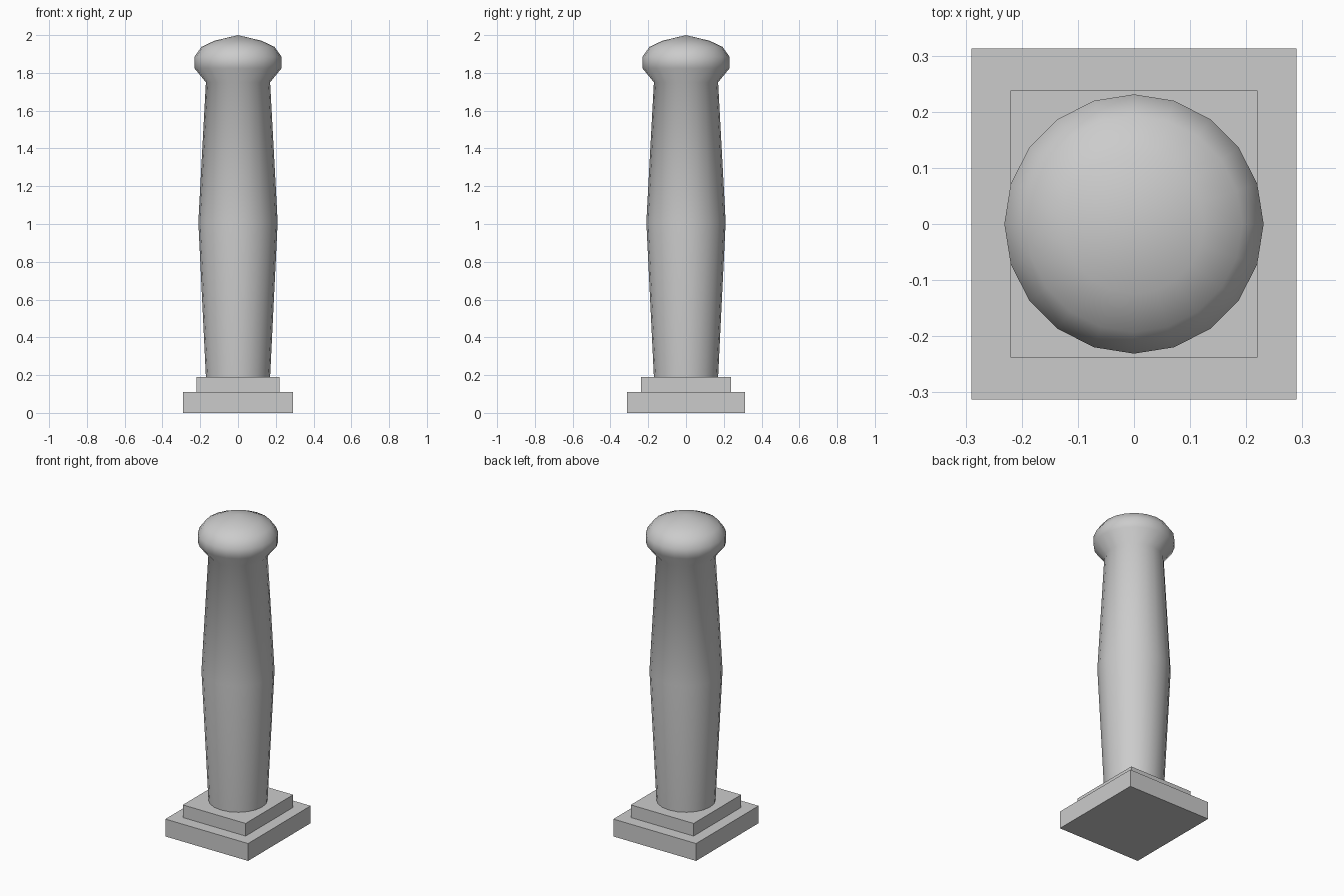
import bpy, bmesh
from math import radians

if "Cube" in bpy.data.objects:
    bpy.data.objects.remove(bpy.data.objects["Cube"])


def box(name, sx, sy, z0, z1):
    bpy.ops.mesh.primitive_cube_add(size=1, location=(0, 0, (z0 + z1) / 2))
    ob = bpy.context.object
    ob.name = name
    ob.scale = (sx, sy, z1 - z0)
    bpy.ops.object.transform_apply(location=False, rotation=False, scale=True)


def lathe(name, profile, sides=20):
    bm = bmesh.new()
    pts = [bm.verts.new((r, 0, z)) for r, z in profile]
    edges = [bm.edges.new(p) for p in zip(pts, pts[1:])]
    bmesh.ops.spin(bm, geom=pts + edges, cent=(0, 0, 0), axis=(0, 0, 1),
                   angle=radians(360), steps=sides, use_duplicate=False)
    bmesh.ops.remove_doubles(bm, verts=bm.verts, dist=1e-4)
    bmesh.ops.recalc_face_normals(bm, faces=bm.faces)
    me = bpy.data.meshes.new(name)
    bm.to_mesh(me)
    bm.free()
    ob = bpy.data.objects.new(name, me)
    bpy.context.collection.objects.link(ob)
    bpy.ops.object.select_all(action='DESELECT')
    ob.select_set(True)
    bpy.context.view_layer.objects.active = ob
    bpy.ops.object.shade_smooth_by_angle(angle=radians(60))


# stepped rectangular base
box("base_slab", 0.58, 0.626, 0, 0.11)
box("upper_slab", 0.44, 0.476, 0.11, 0.19)

# swelling shaft with its rounded cap, turned as one piece
lathe("post", [(0, 0.19), (0.17, 0.19), (0.21, 1.01), (0.17, 1.75),
               (0.231, 1.825), (0.231, 1.885), (0.193, 1.938),
               (0.125, 1.97), (0, 2.0)])
